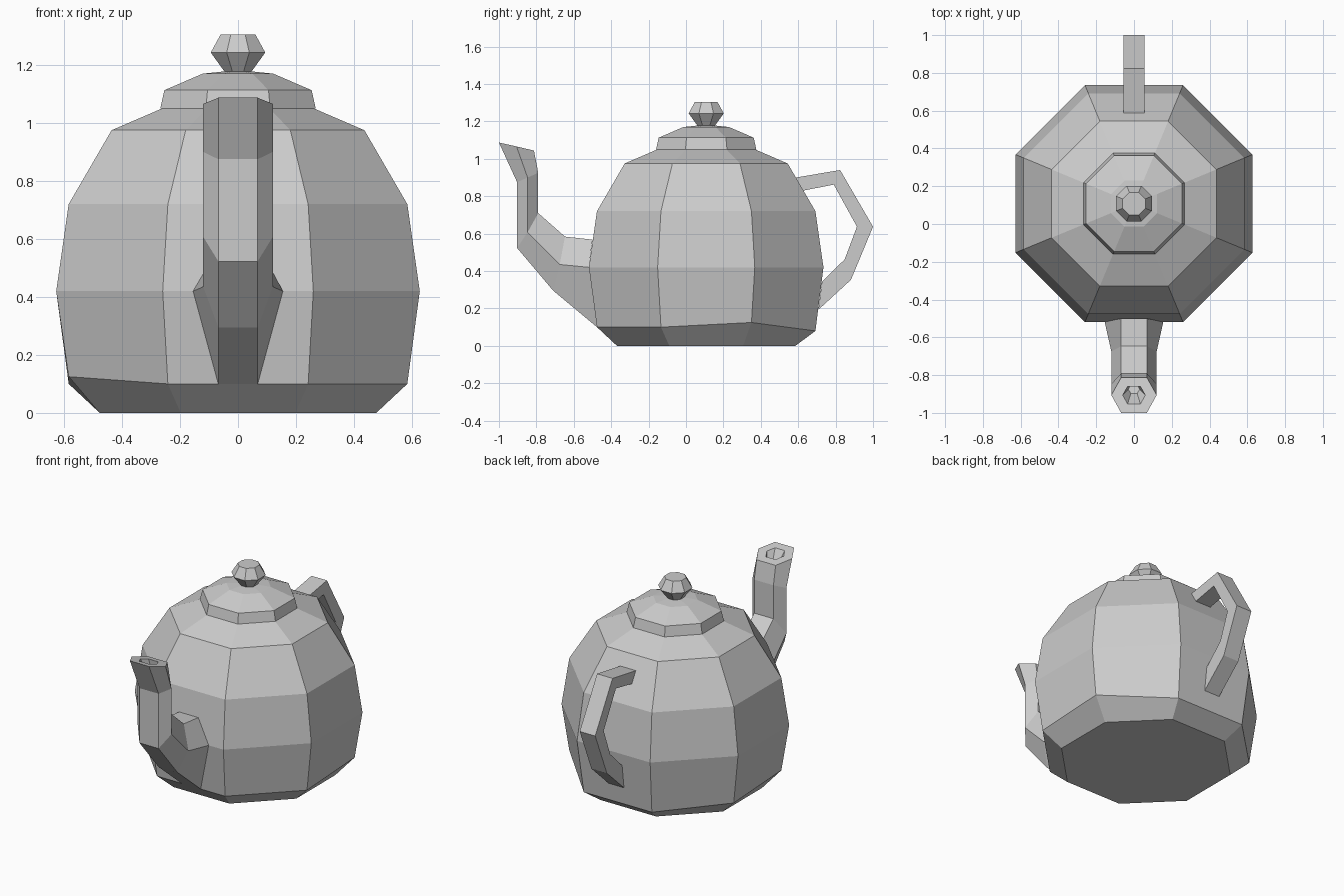
import bpy, math

cube = bpy.data.objects.get("Cube")
if cube:
    bpy.data.objects.remove(cube, do_unlink=True)

CENTRE_Y = 0.108

grey = bpy.data.materials.new("plain grey")
grey.use_nodes = True
GREY = (0.6, 0.6, 0.6, 1)
grey.diffuse_color = GREY
grey.node_tree.nodes["Principled BSDF"].inputs["Base Color"].default_value = GREY


def loft(name, rings, cap_start=True, cap_end=True, closed_sides=True):
    """Skin a list of equal-length vertex rings with flat quads."""
    n = len(rings[0])
    verts = [v for ring in rings for v in ring]
    faces = []
    for r in range(len(rings) - 1):
        for i in range(n):
            j = (i + 1) % n
            faces.append((r * n + i, r * n + j, (r + 1) * n + j, (r + 1) * n + i))
    if cap_start:
        faces.append(tuple(reversed(range(n))))
    if cap_end:
        faces.append(tuple(range(len(verts) - n, len(verts))))
    mesh = bpy.data.meshes.new(name)
    mesh.from_pydata(verts, [], faces)
    mesh.materials.append(grey)
    obj = bpy.data.objects.new(name, mesh)
    bpy.context.collection.objects.link(obj)
    return obj


def octagon(apothem, z):
    """Octagon ring with flat sides towards the four axes."""
    radius = apothem / math.cos(math.pi / 8)
    angles = [math.pi / 8 + k * math.pi / 4 for k in range(8)]
    return [(radius * math.cos(a), CENTRE_Y + radius * math.sin(a), z) for a in angles]


def lathe(name, profile):
    return loft(name, [octagon(a, z) for a, z in profile])


# Pot body, with a slightly uneven lower rim
body = lathe("pot_body", [(0.477, 0), (0.584, 0.1), (0.627, 0.42),
                          (0.584, 0.72), (0.436, 0.975), (0.262, 1.05)])
for index, lift in enumerate([0.025, -0.02, -0.02, 0, 0.025]):
    body.data.vertices[8 + index].co.z += lift

# Lid and its knob
lathe("lid", [(0.268, 1.05), (0.254, 1.113), (0.122, 1.17), (0.045, 1.178)])
lathe("lid_knob", [(0.045, 1.175), (0.094, 1.243), (0.06, 1.305)])


# Spout: hexagonal sections given as outer, middle and inner (y, z) points
def hexagon(outer, middle, inner, wide, flat=0.068):
    return [(-flat, *outer), (flat, *outer), (wide, *middle),
            (flat, *inner), (-flat, *inner), (-wide, *middle)]


sections = [
    hexagon((-0.476, 0.1), (-0.519, 0.42), (-0.5, 0.568), 0.155),
    hexagon((-0.71, 0.295), (-0.675, 0.435), (-0.647, 0.584), 0.12),
    hexagon((-0.903, 0.523), (-0.847, 0.607), (-0.79, 0.71), 0.12),
    hexagon((-0.903, 0.875), (-0.847, 0.9), (-0.79, 0.925), 0.12),
    hexagon((-1.0, 1.087), (-0.906, 1.066), (-0.813, 1.044), 0.12),
]


# Spout mouth: rim turned inwards, then a tapered recess
def shrink(ring, factor, drop=0):
    mid = [sum(v[k] for v in ring) / len(ring) for k in range(3)]
    return [(v[0] * factor,
             mid[1] + (v[1] - mid[1]) * factor + drop * 0.4,
             mid[2] + (v[2] - mid[2]) * factor - drop) for v in ring]


tip = sections[-1]
sections += [shrink(tip, 0.5), shrink(tip, 0.25, 0.08)]
loft("spout", sections, cap_start=False)

# Handle: rectangular bar following outer and inner (y, z) outlines
outer = [(0.588, 0.9), (0.824, 0.94), (1.0, 0.637), (0.882, 0.353), (0.708, 0.193)]
inner = [(0.626, 0.83), (0.79, 0.862), (0.914, 0.637), (0.848, 0.462), (0.727, 0.343)]
HALF = 0.055
loft("handle", [[(-HALF, *o), (HALF, *o), (HALF, *i), (-HALF, *i)]
                for o, i in zip(outer, inner)])

# Consistent outward normals on every part
import bmesh
for name in ("pot_body", "lid", "lid_knob", "spout", "handle"):
    mesh = bpy.data.objects[name].data
    bm = bmesh.new()
    bm.from_mesh(mesh)
    bmesh.ops.recalc_face_normals(bm, faces=bm.faces)
    bm.to_mesh(mesh)
    bm.free()
